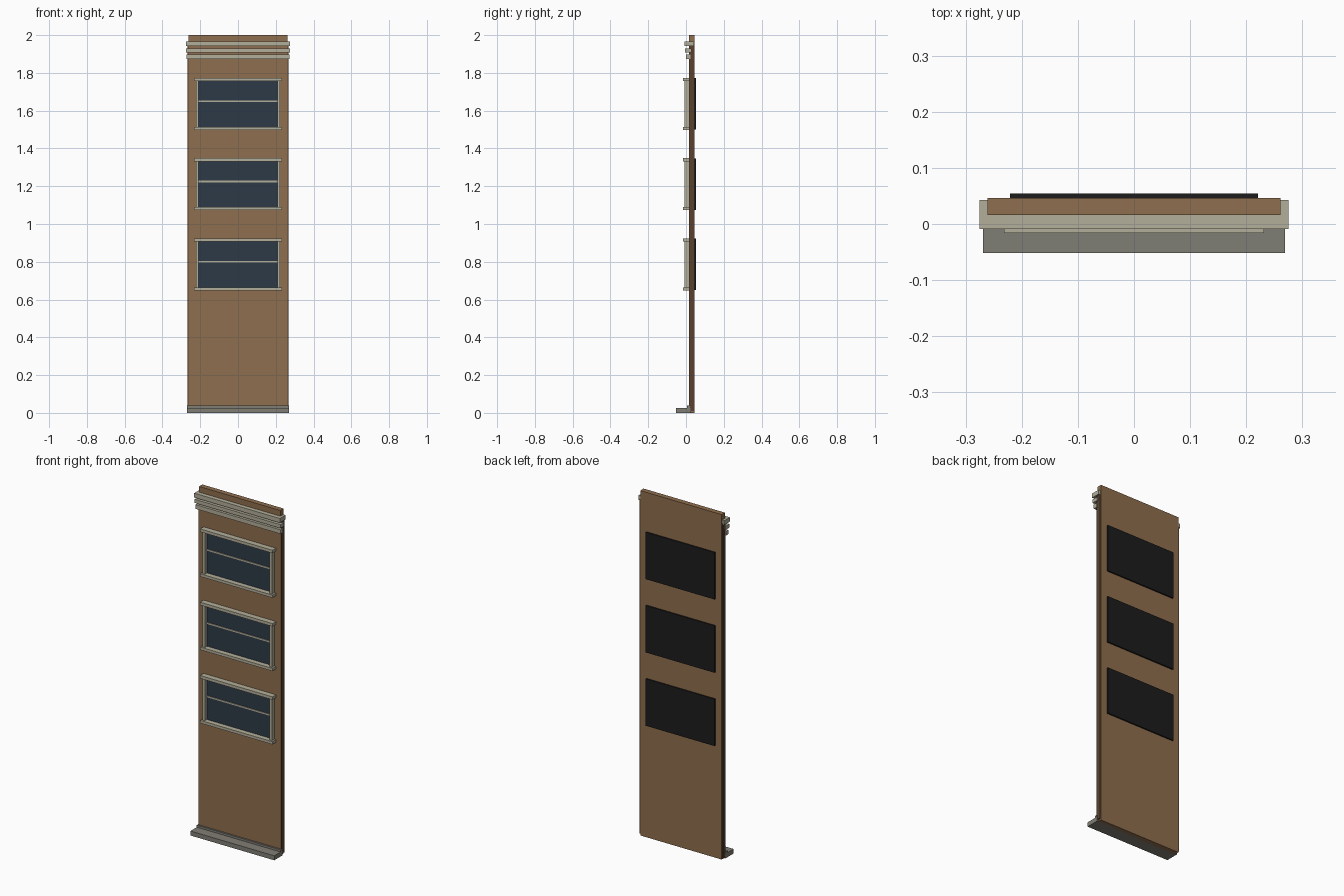
import bpy

cube = bpy.data.objects.get("Cube")
if cube:
    bpy.data.objects.remove(cube, do_unlink=True)


def material(name, r, g, b):
    m = bpy.data.materials.new(name)
    m.use_nodes = True
    m.diffuse_color = (r, g, b, 1)
    bsdf = next(n for n in m.node_tree.nodes if n.type == "BSDF_PRINCIPLED")
    bsdf.inputs["Base Color"].default_value = (r, g, b, 1)
    bsdf.inputs["Roughness"].default_value = 0.8
    return m


BROWN = material("wall brown", 0.275, 0.156, 0.077)
DARK = material("edge dark brown", 0.1, 0.053, 0.027)
CREAM = material("trim cream", 0.456, 0.429, 0.328)
GREY = material("plinth grey", 0.216, 0.209, 0.178)
GLASS = material("window glass", 0.026, 0.042, 0.061)
BLACK = material("backing black", 0.012, 0.012, 0.012)


def box(name, xs, ys, zs, mat):
    """Box between the given (low, high) limits on each axis."""
    limits = (xs, ys, zs)
    bpy.ops.mesh.primitive_cube_add(size=1)
    ob = bpy.context.object
    ob.name = name
    for v in ob.data.vertices:
        v.co = [lo if c < 0 else hi for c, (lo, hi) in zip(v.co, limits)]
    ob.data.materials.append(mat)
    return ob


def wide(name, half, ys, zs, mat):
    return box(name, (-half, half), ys, zs, mat)


FRONT, BACK = 0.016, 0.046

# Wall panel with dark side edges
wide("wall", 0.261, (FRONT, BACK), (0, 2), BROWN)
for side, s in (("left", 1), ("right", -1)):
    xs = sorted((s * 0.26, s * 0.267))
    box(side + "_wall_edge", xs, (0.018, 0.043), (0.01, 1.95), DARK)

# Plinth with a small upper lip
wide("plinth", 0.269, (-0.052, 0.025), (0, 0.026), GREY)
wide("plinth_lip", 0.269, (0.006, 0.02), (0.026, 0.038), GREY)

# Cornice bands, widest at the top; sides wrap around the wall
for name, half, ys, zs in (
    ("cornice_upper", 0.275, (-0.009, 0.043), (1.942, 1.967)),
    ("cornice_middle", 0.275, (-0.005, 0.03), (1.909, 1.93)),
    ("cornice_lower", 0.273, (0.001, 0.024), (1.873, 1.897)),
):
    wide(name, half, ys, zs, CREAM)

# Three identical windows
for floor, z in (("lower", 0.786), ("middle", 1.211), ("upper", 1.636)):
    name = floor + "_window_"
    wide(name + "glass", 0.215, (0.013, 0.018), (z - 0.13, z + 0.13), GLASS)
    wide(name + "bar", 0.215, (0.009, 0.015), (z + 0.009, z + 0.018), CREAM)
    wide(name + "head", 0.232, (-0.016, 0.02), (z + 0.121, z + 0.138), CREAM)
    wide(name + "sill", 0.232, (-0.016, 0.02), (z - 0.138, z - 0.122), CREAM)
    for side, s in (("left", 1), ("right", -1)):
        xs = sorted((s * 0.208, s * 0.222))
        box(name + side + "_jamb", xs, (-0.007, 0.02), (z - 0.122, z + 0.121), CREAM)
    wide(name + "backing", 0.221, (0.04, 0.054), (z - 0.136, z + 0.136), BLACK)
